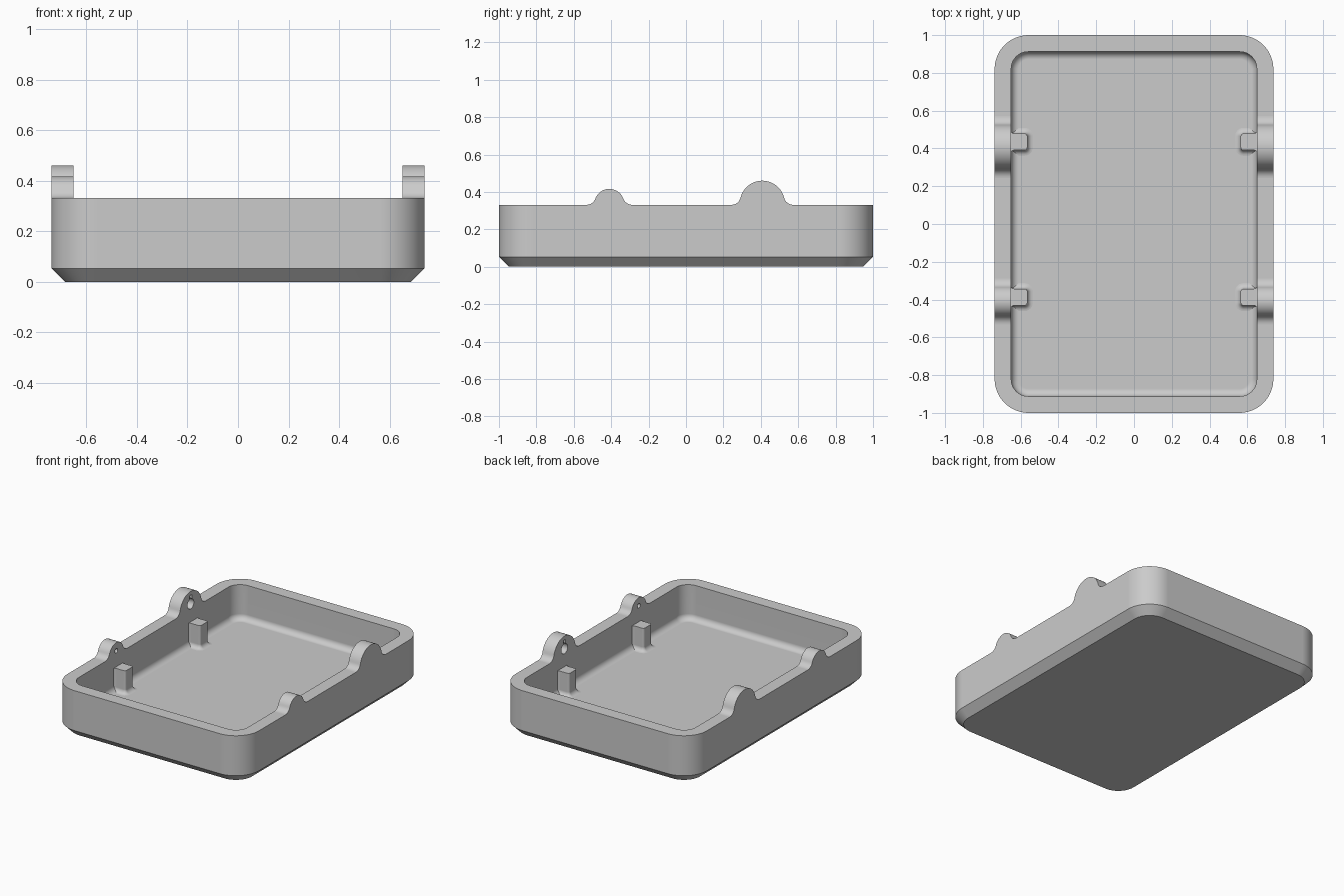
import bpy, bmesh, math
from math import sin, cos, pi, sqrt, atan2

if "Cube" in bpy.data.objects:
    bpy.data.objects.remove(bpy.data.objects["Cube"], do_unlink=True)

HX, HY, RIM, FLOOR = 0.738, 1.0, 0.331, 0.088
WALL, CHAMFER = 0.088, 0.053

grey = bpy.data.materials.new("plain grey")
grey.use_nodes = True
colour = (0.6, 0.6, 0.6, 1)
grey.diffuse_color = colour
grey.node_tree.nodes["Principled BSDF"].inputs["Base Color"].default_value = colour


def finish(name, bm):
    bmesh.ops.recalc_face_normals(bm, faces=bm.faces)
    mesh = bpy.data.meshes.new(name)
    bm.to_mesh(mesh)
    bm.free()
    mesh.materials.append(grey)
    ob = bpy.data.objects.new(name, mesh)
    bpy.context.collection.objects.link(ob)
    return ob


def loft(name, rings):
    """Skin a stack of equal-length closed rings and cap both ends."""
    bm = bmesh.new()
    loops = [[bm.verts.new(p) for p in ring] for ring in rings]
    n = len(loops[0])
    for a, b in zip(loops, loops[1:]):
        for i in range(n):
            j = (i + 1) % n
            bm.faces.new((a[i], a[j], b[j], b[i]))
    bm.faces.new(loops[0])
    bm.faces.new(loops[-1])
    return finish(name, bm)


def arc(cx, cy, r, a0, a1, n):
    return [(cx + r * cos(a0 + (a1 - a0) * i / n), cy + r * sin(a0 + (a1 - a0) * i / n))
            for i in range(n + 1)]


def rounded_ring(inset, radius, z):
    x, y = HX - inset - radius, HY - inset - radius
    pts = []
    for k, (sx, sy) in enumerate(((1, 1), (-1, 1), (-1, -1), (1, -1))):
        pts += arc(sx * x, sy * y, radius, k * pi / 2, (k + 1) * pi / 2, 14)
    return [(px, py, z) for px, py in pts]


def smooth(ob):
    bpy.ops.object.select_all(action="DESELECT")
    ob.select_set(True)
    bpy.context.view_layer.objects.active = ob
    bpy.ops.object.shade_smooth_by_angle(angle=math.radians(30))
    # keep large flat faces evenly shaded beside their fillets
    ob.modifiers.new("flat shading", "WEIGHTED_NORMAL").keep_sharp = True


# Tray: chamfered outside, flat rim, filleted inside floor
FIL = 0.04
rings = [rounded_ring(CHAMFER, 0.125, 0), rounded_ring(0, 0.18, CHAMFER),
         rounded_ring(0, 0.18, RIM), rounded_ring(WALL, 0.09, RIM)]
for i in range(7):
    t = i / 6 * pi / 2
    grow = FIL * (1 - cos(t))
    rings.append(rounded_ring(WALL + grow, 0.09 - grow, FLOOR + FIL * (1 - sin(t))))
smooth(loft("tray", rings))


# Hinge lugs: round bump flowing into the rim, with a blind hole inside
def lug_profile(y, r, half, fillet=0.05):
    dz = sqrt((r + fillet) ** 2 - half ** 2)
    cz = RIM + fillet - dz
    a = atan2(dz, half)
    pts = arc(y + half, RIM + fillet, fillet, -pi / 2, -pi + a, 8)
    pts += arc(y, cz, r, a, pi - a, 28)[1:-1]
    pts += arc(y - half, RIM + fillet, fillet, -a, -pi / 2, 8)
    return pts


def prism_x(name, profile, x0, x1):
    return loft(name, [[(x, y, z) for y, z in profile] for x in (x0, x1)])


def cut(ob, profile, x0, x1):
    cutter = prism_x(ob.name + "_cutter", profile, x0, x1)
    mod = ob.modifiers.new("hole", "BOOLEAN")
    mod.operation, mod.solver, mod.object = "DIFFERENCE", "EXACT", cutter
    bpy.context.view_layer.objects.active = ob
    bpy.ops.object.modifier_apply(modifier=mod.name)
    bpy.data.objects.remove(cutter, do_unlink=True)


def make_lug(name, side, y, r, half, hole_z, hole_r, slot):
    inner = HX - WALL
    ob = prism_x(name, lug_profile(y, r, half), side * inner, side * HX)
    depth = side * (inner + 0.05)
    start = side * (inner - 0.05)
    hole = arc(y, hole_z, hole_r, 0, 2 * pi, 20)[:-1]
    if slot:
        # keyhole: round hole with a narrow slot above it
        w = 0.013
        a = math.acos(w / hole_r)
        top = hole_z + slot
        hole = arc(y, hole_z, hole_r, pi - a, 2 * pi + a, 20) + [(y + w, top), (y - w, top)]
    cut(ob, hole, start, depth)
    smooth(ob)


# Support posts: round-cornered pillars blending into wall and floor
def post_ring(side, y, off, z):
    hw, wall_x, f, r = 0.044 + off, HX - WALL + 0.004, 0.02, 0.014 + off
    end = 0.565 - off
    half = arc(wall_x - f, hw + f, f, 0, -pi / 2, 5)
    half += arc(end + r, hw - r, r, pi / 2, pi, 6)
    pts = half + [(px, -py) for px, py in reversed(half)]
    return [(side * px, y + py, z) for px, py in pts]


def make_post(name, side, y):
    f = 0.03
    stack = []
    for i in range(7):
        t = i / 6 * pi / 2
        stack.append(post_ring(side, y, f * (1 - sin(t)), FLOOR + f * (1 - cos(t))))
    stack.append(post_ring(side, y, 0, 0.248))
    smooth(loft(name, stack))


for label, side in (("left", 1), ("right", -1)):
    make_lug("rear_lug_" + label, side, 0.408, 0.12, 0.165, 0.373, 0.035, 0.06)
    make_lug("front_lug_" + label, side, -0.41, 0.08, 0.122, 0.359, 0.016, 0)
    make_post("rear_post_" + label, side, 0.435)
    make_post("front_post_" + label, side, -0.387)
